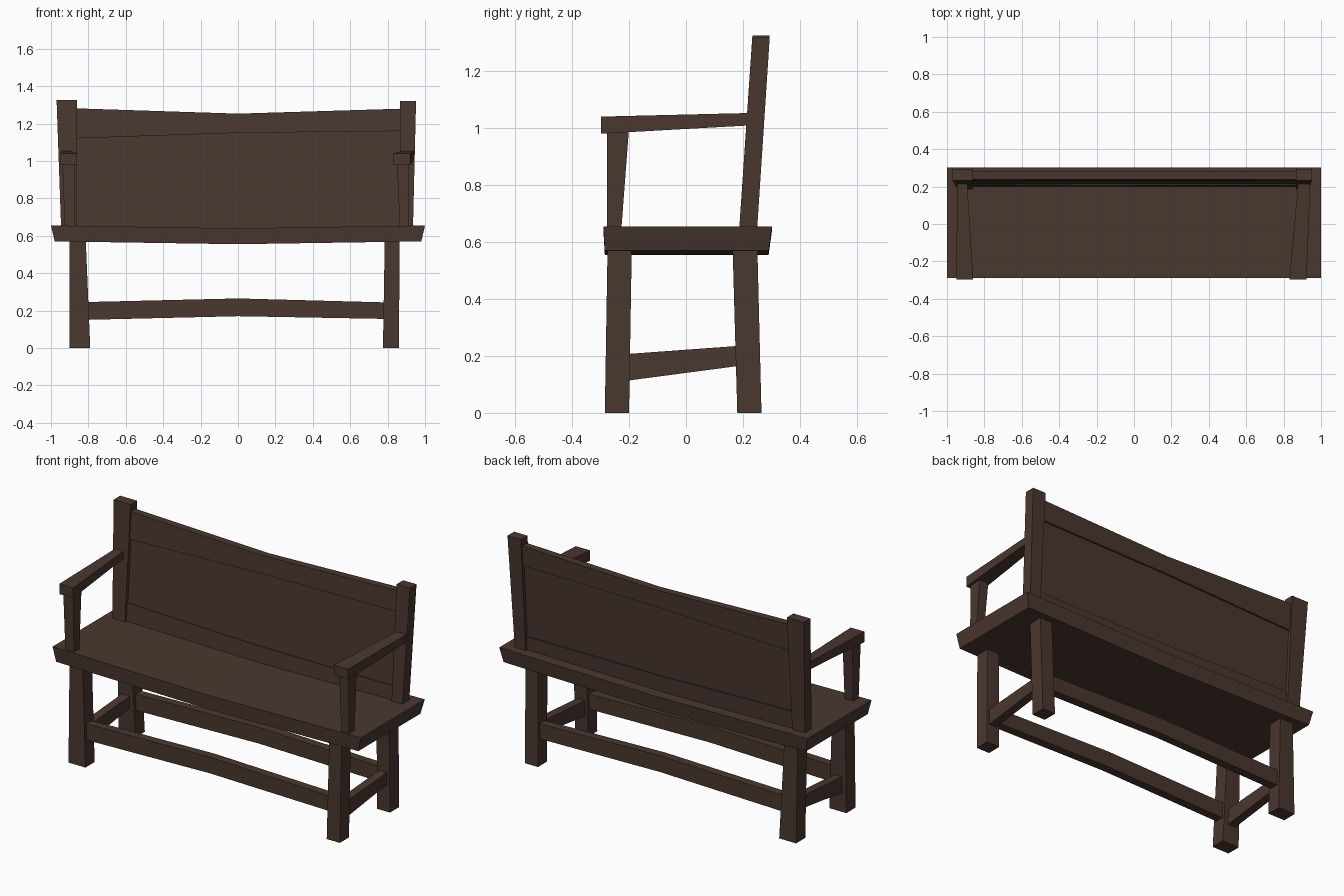
import bpy

if "Cube" in bpy.data.objects:
    bpy.data.objects.remove(bpy.data.objects["Cube"])

wood = bpy.data.materials.new("dark brown wood")
wood.diffuse_color = (0.068, 0.038, 0.029, 1)
wood.use_nodes = True
wood.node_tree.nodes["Principled BSDF"].inputs["Base Color"].default_value = wood.diffuse_color


def loft(name, sections):
    """Closed bar through a list of four-cornered cross-sections."""
    verts = [p for s in sections for p in s]
    faces = [(0, 1, 2, 3)]
    for i in range(len(sections) - 1):
        a = 4 * i
        for k in range(4):
            n = (k + 1) % 4
            faces.append((a + k, a + 4 + k, a + 4 + n, a + n))
    e = len(verts) - 4
    faces.append((e + 3, e + 2, e + 1, e))
    mesh = bpy.data.meshes.new(name)
    mesh.from_pydata(verts, [], faces)
    mesh.materials.append(wood)
    obj = bpy.data.objects.new(name, mesh)
    bpy.context.collection.objects.link(obj)
    # make all normals point outward
    import bmesh
    bm = bmesh.new()
    bm.from_mesh(mesh)
    bmesh.ops.recalc_face_normals(bm, faces=bm.faces)
    bm.to_mesh(mesh)
    bm.free()


def at_z(z, x0, x1, y0, y1):
    return [(x0, y0, z), (x1, y0, z), (x1, y1, z), (x0, y1, z)]


def at_y(y, x0, x1, z0, z1):
    return [(x0, y, z0), (x1, y, z0), (x1, y, z1), (x0, y, z1)]


def at_x(x, y0, y1, z0, z1):
    return [(x, y0, z0), (x, y1, z0), (x, y1, z1), (x, y0, z1)]


# Sagging seat plank, ends undercut
def seat_end(s):
    return [(s * 0.98, -0.285, 0.57), (s * 0.98, 0.29, 0.57),
            (s * 1.0, 0.302, 0.655), (s * 1.0, -0.29, 0.655)]


loft("seat", [seat_end(-1),
              [(0, -0.285, 0.555), (0, 0.29, 0.555), (0, 0.302, 0.64), (0, -0.29, 0.64)],
              seat_end(1)])

# Legs: x range at the floor, x range at the seat
legs = {"left": ((-0.90, -0.79), (-0.90, -0.815)), "right": ((0.775, 0.86), (0.785, 0.865))}
for side, (low, high) in legs.items():
    loft("front_leg_" + side, [at_z(0, *low, -0.285, -0.20), at_z(0.6, *high, -0.275, -0.19)])
    loft("back_leg_" + side, [at_z(0, *low, 0.18, 0.265), at_z(0.6, *high, 0.163, 0.25)])

# Long stretchers, bowed up in the middle
for name, y in (("front", -0.238), ("back", 0.218)):
    loft(name + "_stretcher", [at_x(-0.84, y - 0.025, y + 0.025, 0.15, 0.245),
                               at_x(0, y - 0.025, y + 0.025, 0.17, 0.265),
                               at_x(0.82, y - 0.025, y + 0.025, 0.155, 0.243)])

# Side stretchers
for name, x in (("left", -0.85), ("right", 0.82)):
    loft("side_stretcher_" + name, [at_y(-0.23, x - 0.025, x + 0.025, 0.11, 0.205),
                                    at_y(0.21, x - 0.025, x + 0.025, 0.168, 0.237)])

# Leaning back posts
loft("back_post_left", [at_z(0.62, -0.945, -0.865, 0.185, 0.248),
                        at_z(1.325, -0.97, -0.86, 0.233, 0.294)])
loft("back_post_right", [at_z(0.62, 0.865, 0.935, 0.185, 0.248),
                         at_z(1.32, 0.865, 0.952, 0.233, 0.294)])


# Backrest boards follow the lean of the posts; heights at left, middle, right
def back_board(name, thick, lows, highs):
    def lean(z):
        return 0.217 + (z - 0.62) * 0.067
    secs = []
    for x, a, b in zip((-0.89, 0, 0.89), lows, highs):
        h = thick / 2
        secs.append([(x, lean(a) - h, a), (x, lean(a) + h, a),
                     (x, lean(b) + h, b), (x, lean(b) - h, b)])
    loft(name, secs)


back_board("back_top_rail", 0.044, (1.12, 1.15, 1.16), (1.282, 1.253, 1.28))
back_board("back_panel", 0.022, (0.70, 0.70, 0.70), (1.18, 1.18, 1.19))
back_board("back_bottom_rail", 0.036, (0.63, 0.62, 0.63), (0.757, 0.733, 0.732))

# Arm posts, wider at the top
loft("arm_post_left", [at_z(0.63, -0.925, -0.87, -0.277, -0.228),
                       at_z(1.0, -0.94, -0.875, -0.277, -0.20)])
loft("arm_post_right", [at_z(0.63, 0.865, 0.915, -0.277, -0.228),
                        at_z(1.0, 0.85, 0.91, -0.277, -0.20)])

# Armrests, wider at the front
loft("armrest_left", [at_y(-0.298, -0.95, -0.86, 0.98, 1.04),
                      at_y(0.24, -0.945, -0.893, 1.01, 1.053)])
loft("armrest_right", [at_y(-0.298, 0.83, 0.923, 0.98, 1.04),
                       at_y(0.24, 0.88, 0.943, 1.01, 1.053)])
